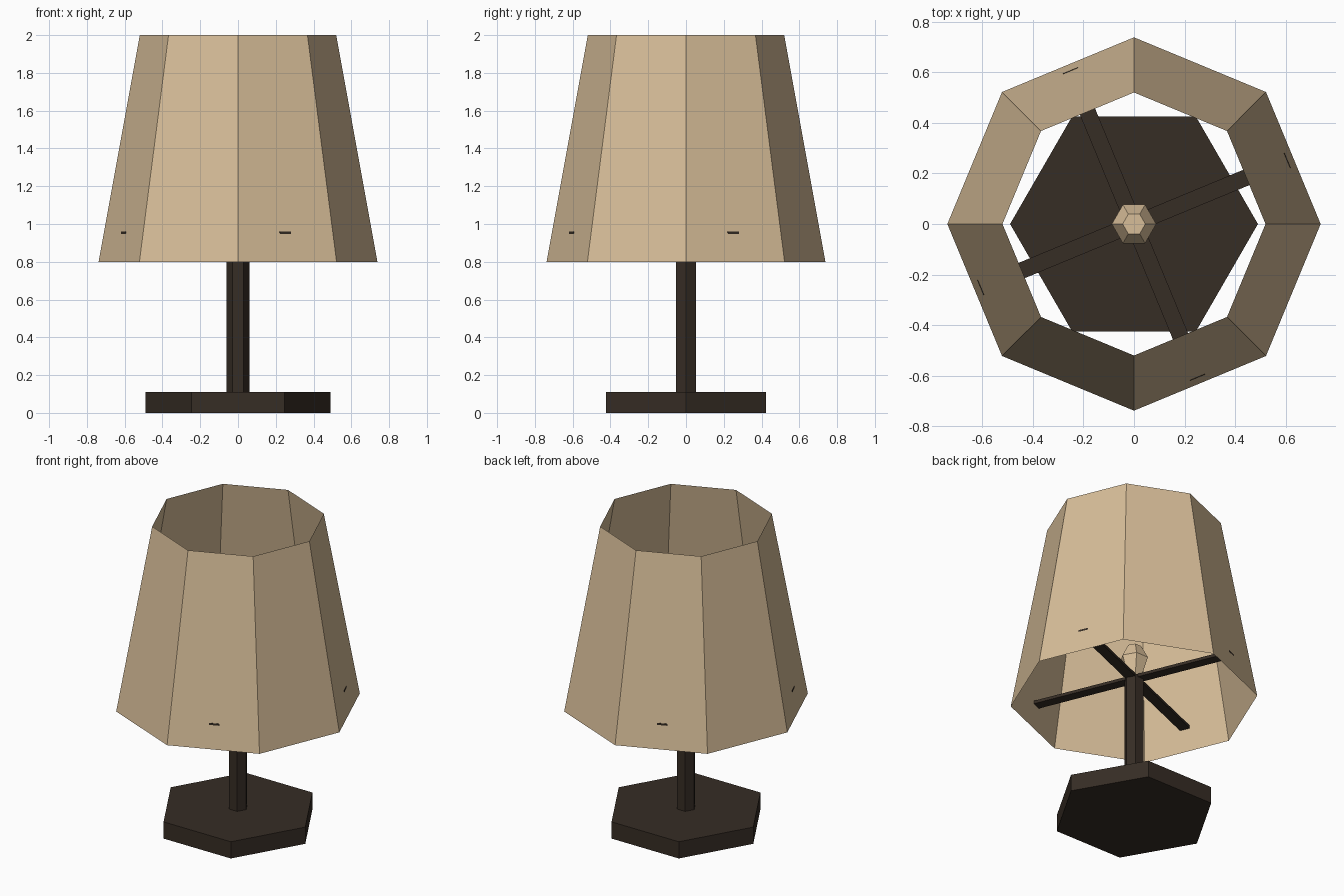
import bpy, bmesh, math

if "Cube" in bpy.data.objects:
    bpy.data.objects.remove(bpy.data.objects["Cube"])


def material(name, rgb):
    m = bpy.data.materials.new(name)
    m.diffuse_color = (*rgb, 1.0)
    m.use_nodes = True
    m.node_tree.nodes["Principled BSDF"].inputs["Base Color"].default_value = m.diffuse_color
    return m


DARK = material("dark brown wood", (0.037, 0.026, 0.018))
CREAM = material("warm cream fabric", (0.68, 0.51, 0.315))


def lathe(name, sides, profile, mat, caps=True):
    """Flat-sided turned form from a (radius, height) profile, bottom to top."""
    bm = bmesh.new()
    rings = []
    for r, z in profile:
        angles = [math.tau * i / sides for i in range(sides)]
        rings.append([bm.verts.new((r * math.cos(a), r * math.sin(a), z)) for a in angles])
    for low, high in zip(rings, rings[1:]):
        for i in range(sides):
            j = (i + 1) % sides
            bm.faces.new((low[i], low[j], high[j], high[i]))
    if caps:
        bm.faces.new(rings[0][::-1])
        bm.faces.new(rings[-1])
    mesh = bpy.data.meshes.new(name)
    bm.to_mesh(mesh)
    bm.free()
    mesh.materials.append(mat)
    obj = bpy.data.objects.new(name, mesh)
    bpy.context.collection.objects.link(obj)
    return obj


# Hexagonal foot and post
lathe("base", 6, [(0.49, 0.0), (0.49, 0.11)], DARK)
lathe("post", 6, [(0.06, 0.11), (0.06, 0.955)], DARK)

# Faceted bulb on top of the post
lathe("bulb", 6, [(0.045, 0.955), (0.088, 1.085), (0.045, 1.17)], CREAM)

# Open eight-sided shade, a single thin sheet
lathe("shade", 8, [(0.738, 0.8), (0.52, 2.0)], CREAM, caps=False)

# Crossed bars holding the shade at the middles of its panels
for i in range(2):
    bpy.ops.mesh.primitive_cube_add(size=1, location=(0, 0, 0.95),
                                    rotation=(0, 0, math.radians(22.5 + 90 * i)))
    bar = bpy.context.object
    bar.name = f"shade_support_{i + 1}"
    bar.scale = (1.314, 0.065, 0.02)
    bar.data.materials.append(DARK)
